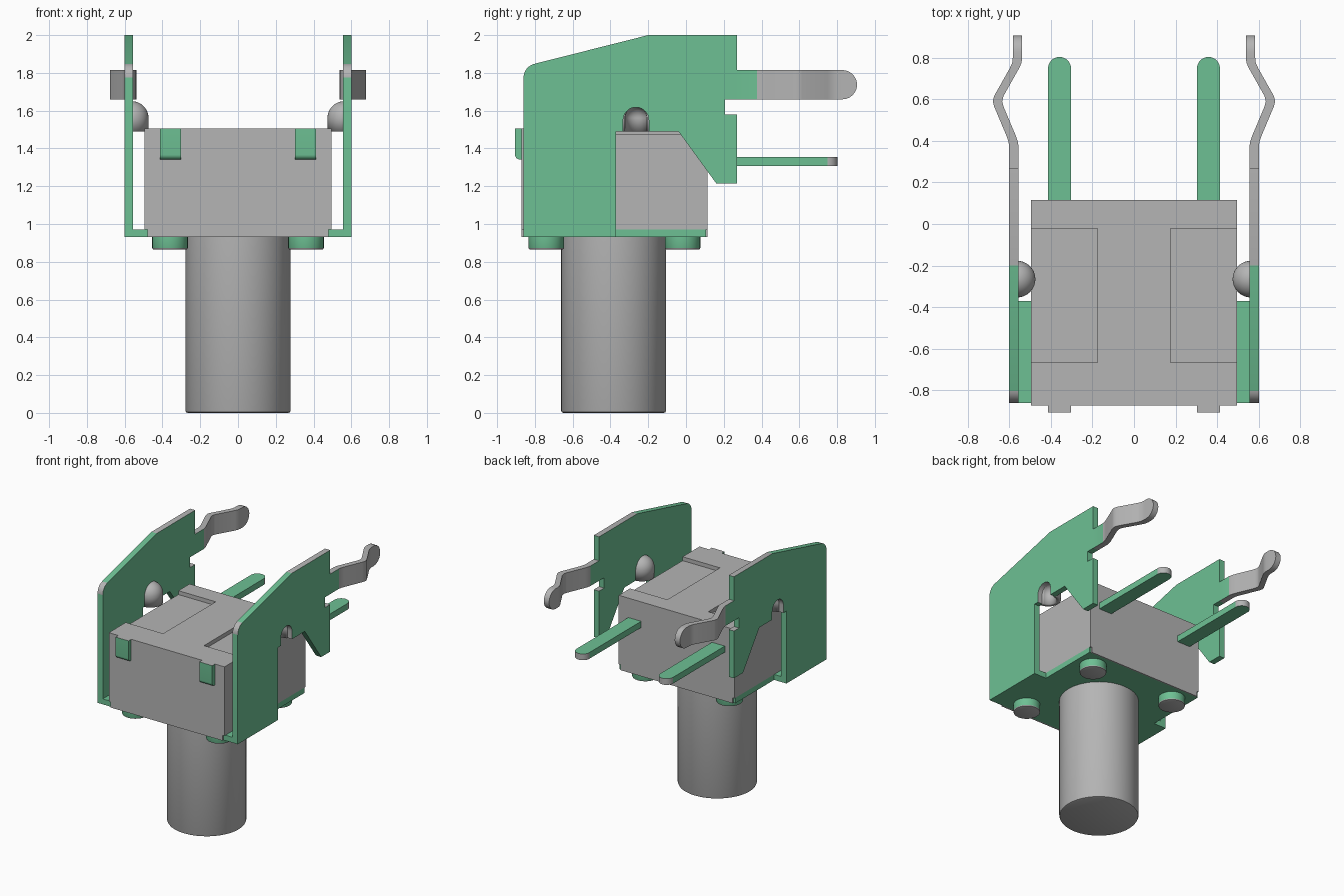
import bpy, bmesh, math
from mathutils import Vector

cube = bpy.data.objects.get("Cube")
if cube:
    bpy.data.objects.remove(cube)


def material(name, rgb):
    m = bpy.data.materials.new(name)
    m.use_nodes = True
    m.diffuse_color = (*rgb, 1)
    m.node_tree.nodes["Principled BSDF"].inputs["Base Color"].default_value = (*rgb, 1)
    return m


GREY = material("grey", (0.46, 0.46, 0.46))
GREEN = material("green", (0.155, 0.53, 0.295))


def finish(name, bm, mats, rule=None, mirror=False, smooth=None, fix=True):
    """Turn a bmesh into an object; rule(normal, centre) is True for the second material."""
    if fix:
        bmesh.ops.recalc_face_normals(bm, faces=bm.faces[:])
    bm.normal_update()
    if rule:
        for f in bm.faces:
            f.material_index = int(rule(f.normal, f.calc_center_median()))
    me = bpy.data.meshes.new(name)
    bm.to_mesh(me)
    bm.free()
    for m in mats:
        me.materials.append(m)
    ob = bpy.data.objects.new(name, me)
    bpy.context.collection.objects.link(ob)
    if smooth:
        bpy.ops.object.select_all(action='DESELECT')
        ob.select_set(True)
        bpy.context.view_layer.objects.active = ob
        bpy.ops.object.shade_smooth_by_angle(angle=math.radians(smooth))
    if mirror:
        ob.modifiers.new("Mirror", 'MIRROR')
    return ob


def prism(name, pts, axis, lo, hi, mats, **kw):
    """Extrude an outline along an axis; the outline uses the other two axes in order."""
    bm = bmesh.new()

    def ring(h):
        out = []
        for p in pts:
            c = list(p)
            c.insert("xyz".index(axis), h)
            out.append(bm.verts.new(c))
        return out
    a, b = ring(lo), ring(hi)
    bm.faces.new(a)
    bm.faces.new(b)
    n = len(pts)
    for i in range(n):
        j = (i + 1) % n
        bm.faces.new((a[i], a[j], b[j], b[i]))
    return finish(name, bm, mats, **kw)


def rect(x0, x1, y0, y1):
    return [(x0, y0), (x1, y0), (x1, y1), (x0, y1)]


def arc(cx, cy, r, a0, a1, n):
    angs = [math.radians(a0 + (a1 - a0) * i / n) for i in range(n + 1)]
    return [(cx + r * math.cos(a), cy + r * math.sin(a)) for a in angs]


def cylinder(name, x, y, r, z0, z1, bevel, mats, seg=48, **kw):
    bm = bmesh.new()
    bmesh.ops.create_cone(bm, cap_ends=True, segments=seg, radius1=r, radius2=r, depth=z1 - z0)
    bmesh.ops.translate(bm, verts=bm.verts[:], vec=(x, y, (z0 + z1) / 2))
    rim = [e for e in bm.edges if all(v.co.z < z0 + 1e-4 for v in e.verts)]
    bmesh.ops.bevel(bm, geom=rim, offset=bevel, segments=2, profile=0.5, affect='EDGES')
    return finish(name, bm, mats, smooth=35, **kw)


# Housing: main block, raised H-shaped top, thin lower lips
W, F, B = 0.495, -0.872, 0.115
prism("housing", rect(-W, W, F, B), 'z', 0.972, 1.475, [GREY])
prism("housing_top", [(-W, F), (W, F), (W, -0.665), (0.175, -0.665), (0.175, -0.022), (W, -0.022),
                      (W, B), (-W, B), (-W, -0.022), (-0.175, -0.022), (-0.175, -0.665), (-W, -0.665)],
      'z', 1.475, 1.505, [GREY])
prism("front_lip", rect(-0.48, 0.48, F, -0.86), 'z', 0.93, 0.972, [GREY])
prism("back_lip", rect(-0.48, 0.48, 0.105, B), 'z', 0.93, 0.972, [GREY])

# Bracket base under the housing, wider where it meets the walls
prism("bracket_base", [(-0.56, -0.86), (0.56, -0.86), (0.56, -0.37), (W, -0.37), (W, 0.105),
                       (-W, 0.105), (-W, -0.37), (-0.56, -0.37)], 'z', 0.93, 0.972, [GREEN])

# Bracket walls with an arched opening; flat top edge and rounded corner are grey
notch = arc(-0.265, 1.55, 0.068, 180, 0, 14)
outline = ([(-0.86, 0.93), (-0.37, 0.93), (-0.37, 1.49), (-0.333, 1.49)] + notch +
           [(-0.197, 1.49), (-0.04, 1.49), (0.16, 1.215), (0.27, 1.215), (0.27, 1.58), (0.207, 1.58),
            (0.207, 1.66), (0.27, 1.66), (0.27, 1.815), (0.27, 2.0), (-0.2, 2.0)] +
           arc(-0.785, 1.775, 0.075, 104, 180, 8))


def wall_grey(n, c):
    corner = c.y < -0.79 and c.z > 1.776 and abs(n.x) < 0.5
    opening = abs(c.y + 0.265) < 0.07 and 1.5 < c.z < 1.63 and abs(n.x) < 0.5
    return n.z > 0.99 or corner or opening


prism("bracket_wall", outline, 'x', 0.555, 0.60, [GREEN, GREY], rule=wall_grey, mirror=True, smooth=20)

# Spring tails: bent strips lofted along y with a rounded end
stations = [(0.27, 0.5775), (0.375, 0.5775), (0.40, 0.582), (0.425, 0.591), (0.565, 0.65), (0.59, 0.656),
            (0.615, 0.65), (0.75, 0.574), (0.775, 0.563), (0.80, 0.56)]
loft = [(y, x, 0.0775) for y, x in stations]
loft += [(0.828 + 0.0775 * math.sin(a), 0.56, 0.0775 * math.cos(a))
         for a in [math.radians(d) for d in (0, 15, 30, 45, 60, 72, 82, 88)]]
bm = bmesh.new()
prev = None
for y, x, h in loft:
    cur = [bm.verts.new((x + sx * 0.0225, y, 1.7375 + sz * h))
           for sx, sz in ((-1, -1), (1, -1), (1, 1), (-1, 1))]
    if prev:
        for i in range(4):
            j = (i + 1) % 4
            bm.faces.new((prev[i], prev[j], cur[j], cur[i]))
    else:
        bm.faces.new(cur)
    prev = cur
bm.faces.new(prev)
finish("spring_tail", bm, [GREY, GREEN], rule=lambda n, c: c.y < 0.375 and abs(n.x) > 0.9,
       mirror=True, smooth=35)

# Pressed dimples: half-capsule shells on the inner side of each wall
bm = bmesh.new()
R, CZ, N = 0.088, 1.562, 20
levels = [(1.0, 1.49)] + [(math.cos(p), CZ + R * math.sin(p))
                          for p in [math.radians(9 * k) for k in range(10)]]
rows = []
for s, z in levels:
    rows.append([bm.verts.new((0.562 - R * s * math.sin(t), -0.265 + R * s * math.cos(t), z))
                 for t in [math.pi * i / N for i in range(N + 1)]])
top = bm.verts.new((0.562, -0.265, CZ + R))
for a, b in zip(rows, rows[1:]):
    for i in range(N):
        bm.faces.new((a[i], b[i], b[i + 1], a[i + 1]))
for i in range(N):
    bm.faces.new((rows[-1][i], top, rows[-1][i + 1]))
bm.normal_update()
if sum((f.normal.x * f.calc_area() for f in bm.faces)) > 0:
    bmesh.ops.reverse_faces(bm, faces=bm.faces[:])
dimple = finish("wall_dimple", bm, [GREY], mirror=True, smooth=50, fix=False)
shell = dimple.modifiers.new("Shell", 'SOLIDIFY')
shell.thickness = 0.03
shell.offset = -1

# Contact pins at the back with rounded grey tips
pin = [(0.303, 0.10), (0.413, 0.10)] + arc(0.358, 0.748, 0.055, 0, 180, 16)
prism("contact_pin", pin, 'z', 1.307, 1.355, [GREEN, GREY],
      rule=lambda n, c: c.y > 0.749 and abs(n.z) < 0.5, mirror=True, smooth=30)

# Contact tabs on the front, rounded at the lower edge, grey on top
tab = [(-0.86, 1.505), (-0.86, 1.342), (-0.88, 1.342)] + arc(-0.88, 1.367, 0.025, 270, 180, 6)[1:] + [(-0.905, 1.505)]
prism("front_tab", tab, 'x', 0.303, 0.413, [GREEN, GREY], rule=lambda n, c: n.z > 0.9,
      mirror=True, smooth=30)

# Round feet with grey undersides
for label, y in (("front", -0.74), ("back", -0.018)):
    cylinder(label + "_foot", 0.36, y, 0.094, 0.865, 0.935, 0.008, [GREEN, GREY], seg=32,
             rule=lambda n, c: n.z < -0.3, mirror=True)

# Plunger shaft
cylinder("plunger_shaft", 0, -0.383, 0.278, 0.0, 0.935, 0.012, [GREY], seg=64)
